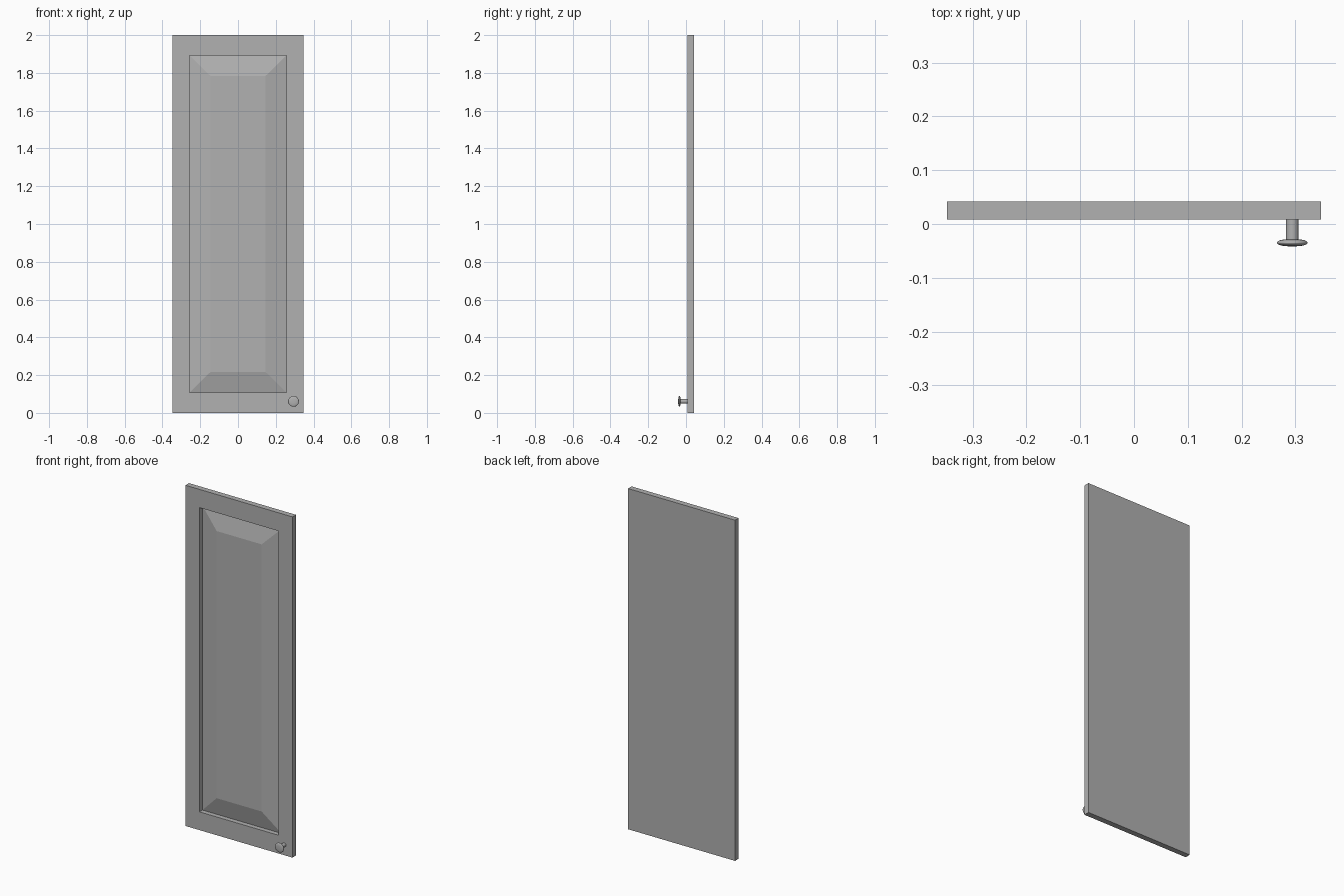
import bpy, bmesh, math

if "Cube" in bpy.data.objects:
    bpy.data.objects.remove(bpy.data.objects["Cube"])

# Medium-dark grey shared by all parts
grey = bpy.data.materials.new("dark_grey")
grey.diffuse_color = (0.44, 0.44, 0.44, 1)
grey.use_nodes = True
grey.node_tree.nodes["Principled BSDF"].inputs["Base Color"].default_value = grey.diffuse_color


def loft(name, rings):
    """Join successive closed rings with faces and cap both ends."""
    bm = bmesh.new()
    loops = [[bm.verts.new(p) for p in ring] for ring in rings]
    for a, b in zip(loops, loops[1:]):
        n = len(a)
        for i in range(n):
            j = (i + 1) % n
            bm.faces.new((a[i], a[j], b[j], b[i]))
    bm.faces.new(loops[0])
    bm.faces.new(loops[-1])
    bmesh.ops.recalc_face_normals(bm, faces=bm.faces)
    mesh = bpy.data.meshes.new(name)
    bm.to_mesh(mesh)
    bm.free()
    mesh.materials.append(grey)
    obj = bpy.data.objects.new(name, mesh)
    bpy.context.collection.objects.link(obj)
    return obj


def rect(half_x, margin_z, y):
    """Upright rectangle, margin_z in from the top and bottom of the door."""
    lo, hi = margin_z, 2 - margin_z
    return [(-half_x, y, lo), (half_x, y, lo), (half_x, y, hi), (-half_x, y, hi)]


def circle(cx, cz, r, y, n=32):
    return [(cx + r * math.cos(2 * math.pi * i / n), y,
             cz + r * math.sin(2 * math.pi * i / n)) for i in range(n)]


BACK, FRONT = 0.0415, 0.0088

# Door: back, frame front, opening, recess floor, raised bevelled field
loft("door_panel", [
    rect(0.3475, 0, BACK),
    rect(0.3475, 0, FRONT),
    rect(0.2565, 0.107, FRONT),
    rect(0.2565, 0.107, FRONT + 0.028),
    rect(0.146, 0.216, FRONT + 0.002),
])

# Knob: round stem and flattened ball with a full, rounded rim
KX, KZ = 0.294, 0.061
stem = loft("knob_stem", [circle(KX, KZ, 0.0118, y) for y in (FRONT + 0.001, -0.033)])

steps = 24
head_rings = []
for k in range(1, steps):
    a = math.pi * k / steps
    head_rings.append(circle(KX, KZ, 0.0285 * math.sin(a) ** 0.75,
                             -0.0348 + 0.0067 * math.cos(a)))
head = loft("knob_head", head_rings)

for obj in (stem, head):
    bpy.ops.object.select_all(action='DESELECT')
    obj.select_set(True)
    bpy.context.view_layer.objects.active = obj
    bpy.ops.object.shade_smooth_by_angle(angle=math.radians(40))
